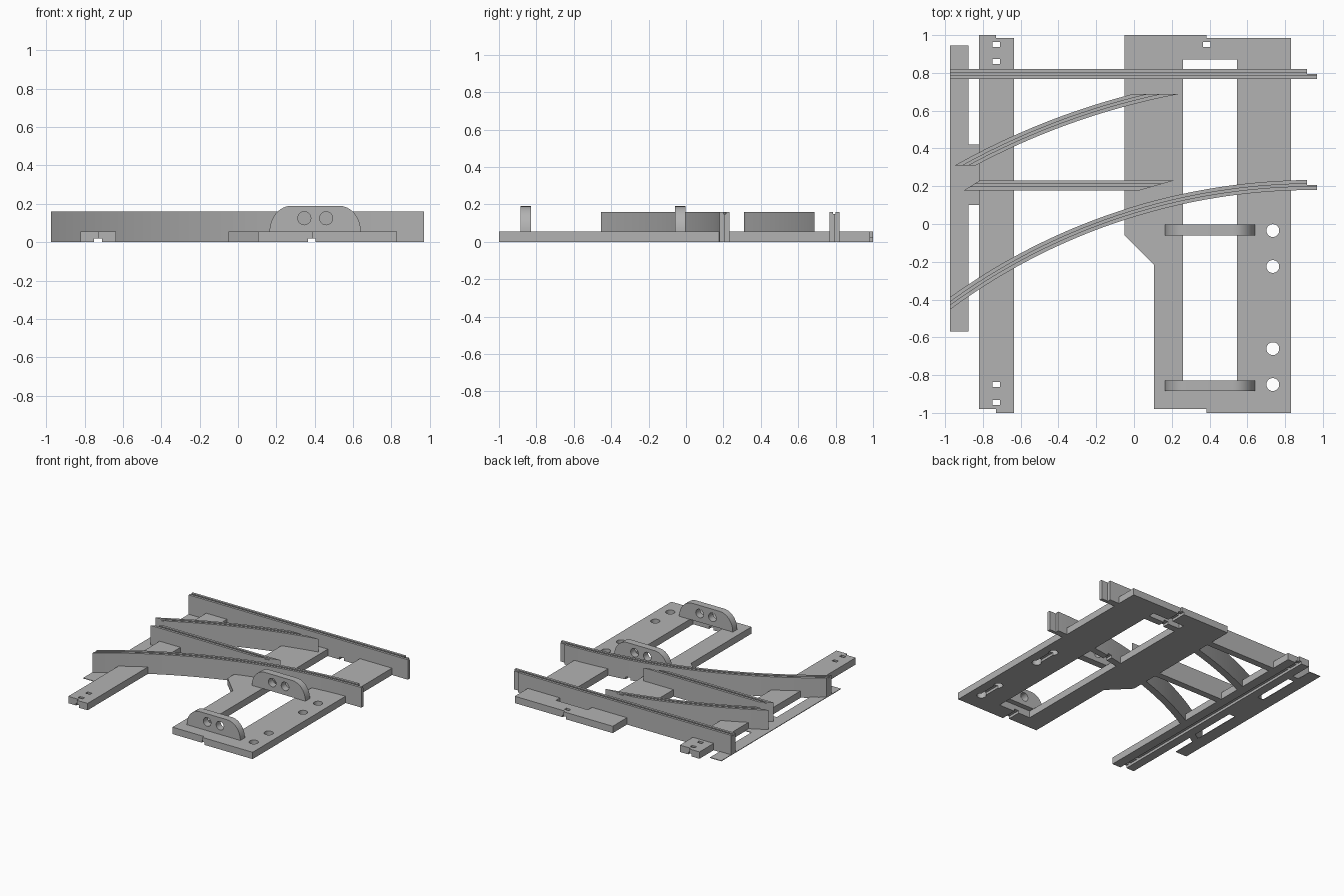
import bpy, bmesh, math

cube = bpy.data.objects.get("Cube")
if cube:
    bpy.data.objects.remove(cube, do_unlink=True)

grey = bpy.data.materials.new("plain grey")
grey.use_nodes = True
COLOUR = (0.45, 0.45, 0.45, 1)
grey.diffuse_color = COLOUR
grey.node_tree.nodes["Principled BSDF"].inputs["Base Color"].default_value = COLOUR

PLATE_T, RAIL_T, LUG_T = 0.055, 0.16, 0.19
RAIL_W = 0.053
CX, CY = 0.95, -3.06          # shared centre of the curved rails


def prism(name, outline, low, high, axis="z"):
    """Extrude an outline along z, or an x-z outline along y."""
    bm = bmesh.new()
    place = (lambda a, b: (a, b, low)) if axis == "z" else (lambda a, b: (a, low, b))
    face = bm.faces.new([bm.verts.new(place(a, b)) for a, b in outline])
    moved = bmesh.ops.extrude_face_region(bm, geom=[face])["geom"]
    step = (0, 0, high - low) if axis == "z" else (0, high - low, 0)
    bmesh.ops.translate(bm, vec=step, verts=[v for v in moved if isinstance(v, bmesh.types.BMVert)])
    bmesh.ops.recalc_face_normals(bm, faces=bm.faces)
    mesh = bpy.data.meshes.new(name)
    bm.to_mesh(mesh)
    bm.free()
    mesh.materials.append(grey)
    obj = bpy.data.objects.new(name, mesh)
    bpy.context.collection.objects.link(obj)
    return obj


def box(x0, x1, y0, y1, z0=-0.1, z1=0.3):
    return prism("cutter", [(x0, y0), (x1, y0), (x1, y1), (x0, y1)], z0, z1)


def disc(cx, cy, r, n=32):
    return [(cx + r * math.cos(math.tau * i / n), cy + r * math.sin(math.tau * i / n)) for i in range(n)]


def select(obj):
    bpy.ops.object.select_all(action="DESELECT")
    obj.select_set(True)
    bpy.context.view_layer.objects.active = obj


def cut(obj, *cutters):
    """Subtract each cutter and discard it."""
    select(obj)
    for c in cutters:
        mod = obj.modifiers.new("cut", "BOOLEAN")
        mod.operation, mod.solver, mod.object = "DIFFERENCE", "EXACT", c
        bpy.ops.object.modifier_apply(modifier=mod.name)
        bpy.data.objects.remove(c, do_unlink=True)


def smooth(obj):
    select(obj)
    bpy.ops.object.shade_smooth_by_angle(angle=math.radians(30))


def wire_channel(x):
    """Channel along the underside."""
    return box(x - 0.02, x + 0.02, -1.1, 1.1, -0.05, 0.02)


def square_hole(x, y):
    return box(x - 0.02, x + 0.02, y - 0.0125, y + 0.0125)


# Main base plate: stepped ends, angled shoulder, open middle
plate = prism("main_plate", [(-0.05, 1), (0.385, 1), (0.385, 0.985), (0.83, 0.985), (0.83, -1),
                             (0.385, -1), (0.385, -0.98), (0.105, -0.98), (0.105, -0.215),
                             (-0.05, -0.06)], 0, PLATE_T)
cut(plate, box(0.26, 0.545, -0.87, 0.87), wire_channel(0.385), square_hole(0.385, 0.95))
for y0, y1 in ((-0.225, -0.035), (-0.85, -0.66)):
    cut(plate, prism("cutter", disc(0.735, y0, 0.034), -0.1, 0.2),
        prism("cutter", disc(0.735, y1, 0.034), -0.1, 0.2),
        box(0.715, 0.755, y0, y1, -0.05, 0.02))
smooth(plate)

# Cross tie at the other end
tie = prism("end_tie", [(-0.82, 1), (-0.73, 1), (-0.73, 0.985), (-0.635, 0.985), (-0.635, -1),
                        (-0.73, -1), (-0.73, -0.98), (-0.82, -0.98)], 0, PLATE_T)
cut(tie, wire_channel(-0.73), *[square_hole(-0.73, y) for y in (0.95, 0.86, -0.85, -0.945)])

# Thin flat strip joined to the tie by a tab
prism("thin_strip", [(-0.975, -0.57), (-0.875, -0.57), (-0.875, 0.1), (-0.82, 0.1), (-0.82, 0.42),
                     (-0.875, 0.42), (-0.875, 0.945), (-0.975, 0.945)], 0, 0.005)


def straight(y):
    return lambda x, off: y + off


def arc(radius):
    return lambda x, off: CY + math.sqrt((radius + off) ** 2 - (x - CX) ** 2)


def run(path, off, x0, x1, n=40):
    return [(x, path(x, off)) for x in (x0 + (x1 - x0) * i / n for i in range(n + 1))]


def rail(name, path, inner, outer, lap=False):
    """Upright rail with a grooved top; lap makes a stepped right end."""
    outline = run(path, 0, *inner)
    if lap:
        mid = RAIL_W * 0.5
        outline += [(inner[1], path(inner[1], mid)), (outer[1], path(outer[1], mid))]
    outline += run(path, RAIL_W, outer[1], outer[0])
    obj = prism(name, outline, 0, RAIL_T)
    groove = prism("cutter", run(path, 0.02, -1.1, 1.1) + run(path, 0.033, 1.1, -1.1),
                   RAIL_T - 0.012, RAIL_T + 0.1)
    cut(obj, groove, wire_channel(-0.73), wire_channel(0.385))
    smooth(obj)


def arc_x(radius, y):
    return CX - math.sqrt(radius ** 2 - (y - CY) ** 2)


# Two running rails and two short closure rails
rail("straight_rail", straight(0.767), (-0.975, 0.97), (-0.975, 0.915), True)
rail("curved_rail", arc(3.24), (-0.975, 0.97), (-0.975, 0.915), True)
rail("short_straight_rail", straight(0.178), (-0.9, 0.03), (-0.815, 0.215))
R = 3.815
rail("short_curved_rail", arc(R), *[(arc_x(r, 0.31), arc_x(r, 0.687)) for r in (R, R + RAIL_W)])

# Rounded lugs with two holes, bridging the plate opening
MID, HALF, ROUND = 0.4025, 0.238, 0.115
corner = [(HALF - ROUND + ROUND * math.cos(t), PLATE_T + (LUG_T - PLATE_T) * math.sin(t))
          for t in (math.pi / 2 * i / 12 for i in range(13))]
profile = [(MID + x, z) for x, z in corner] + [(MID - x, z) for x, z in reversed(corner)]
for name, y in (("front_lug", -0.885), ("rear_lug", -0.06)):
    lug = prism(name, profile, y, y + 0.057, "y")
    cut(lug, *[prism("cutter", disc(MID + dx, 0.125, 0.034), y - 0.1, y + 0.2, "y")
               for dx in (-0.057, 0.057)])
    smooth(lug)
